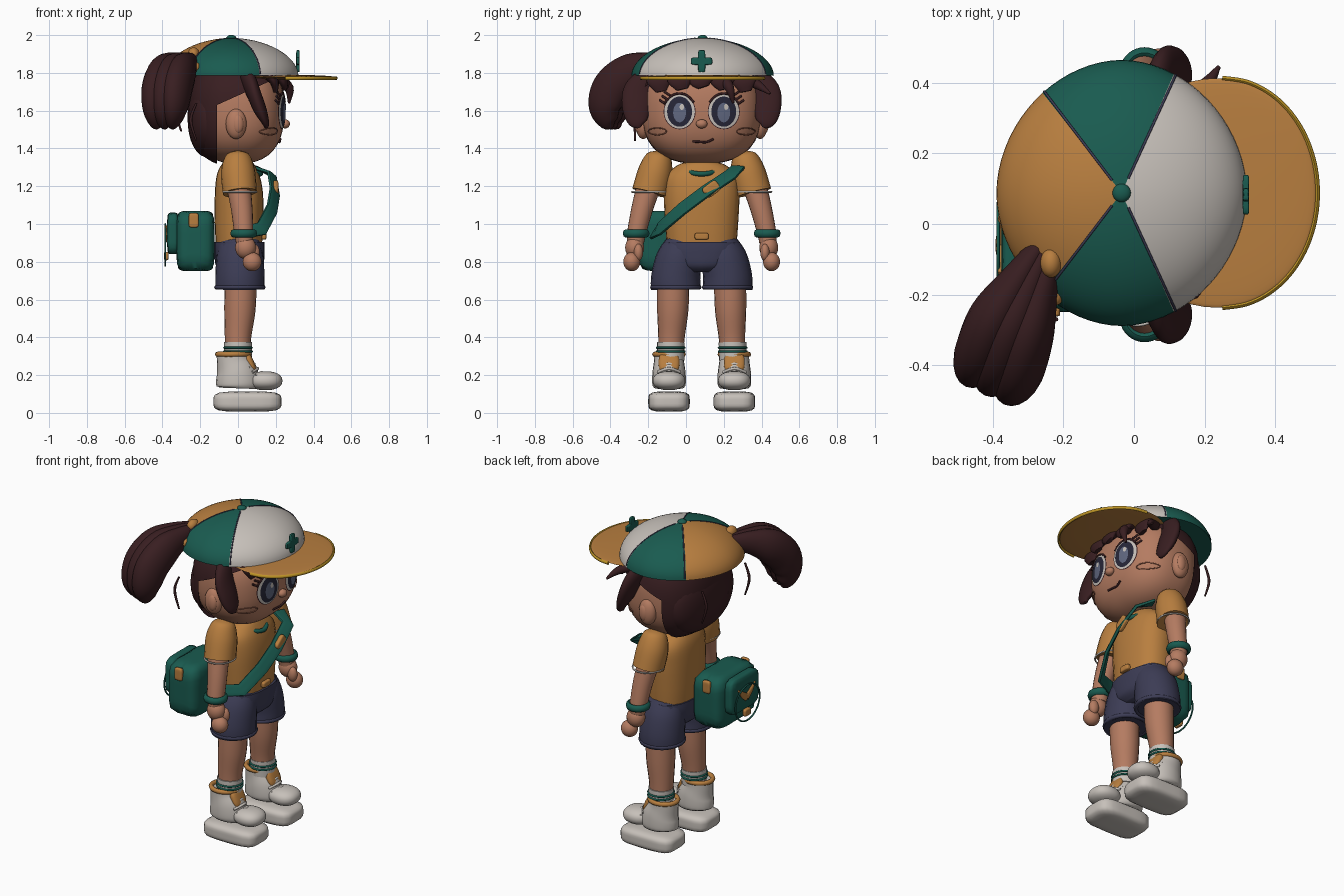
import bpy, bmesh, math
from mathutils import Vector, Euler

old = bpy.data.objects.get("Cube")
if old:
    bpy.data.objects.remove(old, do_unlink=True)

MID = .083  # y of the figure's symmetry plane


def material(name, r, g, b):
    m = bpy.data.materials.new(name)
    m.use_nodes = True
    m.diffuse_color = (r, g, b, 1)
    m.node_tree.nodes["Principled BSDF"].inputs["Base Color"].default_value = (r, g, b, 1)
    return m


white = material("warm white", .57, .53, .49)
orange = material("orange cloth", .48, .21, .05)
green = material("teal green", .01, .105, .08)
skin = material("skin", .46, .2, .12)
brown = material("dark brown hair", .04, .013, .015)
navy = material("navy cloth", .045, .045, .09)
yellow = material("yellow trim", .52, .3, .02)
dark = material("eye dark", .02, .02, .04)
blue = material("eye blue grey", .12, .14, .22)
red = material("reddish brown", .28, .1, .06)


def finish(name, bm, mats, angle=50):
    bmesh.ops.recalc_face_normals(bm, faces=bm.faces)
    me = bpy.data.meshes.new(name)
    bm.to_mesh(me)
    bm.free()
    for m in mats:
        me.materials.append(m)
    me.polygons.foreach_set("use_smooth", [True] * len(me.polygons))
    me.set_sharp_from_angle(angle=math.radians(angle))
    ob = bpy.data.objects.new(name, me)
    bpy.context.collection.objects.link(ob)
    return ob


def blob_mesh(c, r, n=2, rot=(0, 0, 0), seg=32):
    """Superellipsoid: n = 2 is round, larger n is boxier."""
    bm = bmesh.new()
    bmesh.ops.create_uvsphere(bm, u_segments=seg, v_segments=seg // 2, radius=1)
    turn = Euler(rot).to_matrix()
    for v in bm.verts:
        s = sum(abs(k) ** n for k in v.co) ** (-1 / n)
        v.co = turn @ Vector([k * s * q for k, q in zip(v.co, r)]) + Vector(c)
    return bm


def blob(name, c, r, mat, n=2, rot=(0, 0, 0), seg=32):
    return finish(name, blob_mesh(c, r, n, rot, seg), [mat])


def spline(keys, steps, closed):
    """Catmull-Rom interpolation of equal length tuples."""
    keys = [Vector(k) for k in keys]
    n = len(keys)
    get = (lambda i: keys[i % n]) if closed else (lambda i: keys[min(max(i, 0), n - 1)])
    out = []
    for i in range(n if closed else n - 1):
        a, b, c, d = (get(i + j) for j in (-1, 0, 1, 2))
        for k in range(steps):
            t = k / steps
            out.append(b + (c - a) * (t / 2) + (a * 2 - b * 5 + c * 4 - d) * (t * t / 2)
                       + (b * 3 - a - c * 3 + d) * (t ** 3 / 2))
    return out if closed else out + [keys[-1]]


def sweep(name, keys, mat, up=(1, 0, 0), steps=5, sides=20, n=2, closed=False):
    """Loft through keys (x, y, z, side radius, normal radius)."""
    keys = [k if len(k) > 4 else (*k, k[3]) for k in keys]
    pts = spline(keys, steps, closed)
    bm, rings, count = bmesh.new(), [], len(pts)
    for i, p in enumerate(pts):
        nxt = pts[(i + 1) % count] if closed else pts[min(i + 1, count - 1)]
        prv = pts[i - 1] if closed or i else p
        t = (Vector(nxt[:3]) - Vector(prv[:3])).normalized()
        side = t.cross(Vector(up)).normalized()
        nrm = side.cross(t)
        ring = []
        for k in range(sides):
            a = math.tau * k / sides
            u, w = math.cos(a), math.sin(a)
            s = (abs(u) ** n + abs(w) ** n) ** (-1 / n)
            ring.append(bm.verts.new(Vector(p[:3]) + side * (u * s * p[3]) + nrm * (w * s * p[4])))
        rings.append(ring)
    for i in range(count if closed else count - 1):
        a, b = rings[i], rings[(i + 1) % count]
        for k in range(sides):
            j = (k + 1) % sides
            bm.faces.new((a[k], a[j], b[j], b[k]))
    if not closed:
        bm.faces.new(rings[0])
        bm.faces.new(rings[-1])
    return finish(name, bm, [mat])


def hoop(name, c, rx, ry, thick, mat, slope=0, tall=None):
    keys = []
    for k in range(12):
        u, w = math.cos(math.tau * k / 12), math.sin(math.tau * k / 12)
        keys.append((c[0] + rx * u, c[1] + ry * w, c[2] + slope * u, thick, tall or thick))
    return sweep(name, keys, mat, up=(0, 0, 1), steps=3, sides=8, closed=True)


# Head, ears and neck
HC, HR, HN = Vector((0, MID, 1.6)), Vector((.245, .315, .28)), 2.5
blob("head", HC, HR, skin, HN, seg=48)
sweep("neck", [(0, MID, 1.25, .07), (0, MID, 1.38, .07)], skin)


def face_x(y, z, lift=0):
    k = 1 - abs((y - HC.y) / HR.y) ** HN - abs((z - HC.z) / HR.z) ** HN
    return HR.x * max(k, 0) ** (1 / HN) + lift


def decal(name, y, z, ry, rz, lift, mat):
    """Thin oval lying on the face."""
    bm, rings = bmesh.new(), []
    for f in (.01, .35, .7, 1):
        ring = []
        for k in range(28):
            a = math.tau * k / 28
            py, pz = y + ry * f * math.cos(a), z + rz * f * math.sin(a)
            ring.append(bm.verts.new((face_x(py, pz, lift), py, pz)))
        rings.append(ring)
    bm.faces.new(rings[0])
    for a, b in zip(rings, rings[1:]):
        for k in range(28):
            j = (k + 1) % 28
            bm.faces.new((a[k], b[k], b[j], a[j]))
    return finish(name, bm, [mat])


def face_line(name, pts, thick, mat, closed=False):
    keys = [(face_x(y, z, .004), y, z, thick) for y, z in pts]
    return sweep(name, keys, mat, steps=4, sides=8, closed=closed)


for s, tag in ((-1, "right"), (1, "left")):
    def at(d):
        return MID + s * d

    blob(tag + "_ear", (-.01, at(.31), 1.53), (.055, .04, .08), skin)
    blob(tag + "_inner_ear", (0, at(.335), 1.53), (.03, .02, .05), skin)
    # Eyes, lashes and cheeks
    ey, ez = at(.117), 1.595
    decal(tag + "_eye_outline", ey, ez, .085, .094, .003, brown)
    decal(tag + "_eye_white", ey, ez, .081, .09, .005, white)
    decal(tag + "_iris", ey, ez, .066, .08, .008, dark)
    decal(tag + "_iris_glow", ey, ez - .005, .034, .052, .011, blue)
    decal(tag + "_eye_glint", ey + .012, ez + .025, .012, .016, .014, white)
    face_line(tag + "_upper_lash", [(ey - .075, ez + .05), (ey - .04, ez + .085), (ey, ez + .096),
                                    (ey + .04, ez + .085), (ey + .075, ez + .05)], .006, brown)
    for k in range(3):
        y, z = ey + s * (.05 + .013 * k), ez + .085 - .022 * k
        face_line(tag + "_lash", [(y, z), (y + s * .03, z + .02)], .006, brown)
    cheek = [(at(.235) + .048 * math.cos(a), 1.49 + .018 * math.sin(a))
             for a in (math.tau * k / 12 for k in range(12))]
    face_line(tag + "_cheek", cheek, .003, red, True)

    # Side locks
    sweep(tag + "_side_lock", [(.05, at(.28), 1.78, .06, .04), (.08, at(.33), 1.7, .085, .038),
                               (.115, at(.345), 1.61, .075, .035), (.145, at(.34), 1.54, .05, .02),
                               (.15, at(.33), 1.51, .01, .01)], brown)
    # Arms
    sweep(tag + "_sleeve", [(0, at(.22), 1.385, .02), (0, at(.225), 1.36, .065), (0, at(.245), 1.28, .09),
                            (.01, at(.275), 1.165, .095, .09)], orange)
    hoop(tag + "_sleeve_trim", (.01, at(.275), 1.17), .088, .094, .005, white)
    sweep(tag + "_arm", [(0, at(.275), 1.22, .065), (.02, at(.315), 1.08, .057),
                         (.03, at(.345), .95, .05), (.035, at(.35), .9, .045)], skin)
    hoop(tag + "_wristband", (.03, at(.347), .95), .055, .055, .016, green, tall=.022)
    blob(tag + "_palm", (.04, at(.355), .875), (.055, .05, .06), skin)
    blob(tag + "_fist", (.075, at(.37), .8), (.05, .045, .05), skin)
    blob(tag + "_thumb", (.085, at(.335), .85), (.03, .025, .045), skin)
    # Shorts and legs
    sweep(tag + "_shorts_leg", [(.01, at(.137), .655, .132, .13), (.01, at(.137), .72, .13, .13),
                                (.01, at(.12), .82, .12, .125), (.005, at(.1), .9, .09, .11)], navy)
    hoop(tag + "_shorts_hem", (.01, at(.137), .665), .123, .123, .013, navy)
    sweep(tag + "_leg", [(.015, at(.15), .72, .085), (.01, at(.153), .55, .083),
                         (0, at(.16), .4, .07), (0, at(.165), .28, .065)], skin)
    # Socks
    sweep(tag + "_sock", [(0, at(.163), .375, .073), (0, at(.165), .28, .073)], white)
    for z in (.325, .345):
        hoop(tag + "_sock_stripe", (0, at(.164), z), .073, .073, .006, green)
    # Shoes with separate soles
    foot = at(.173)
    blob(tag + "_sole", (.05, foot, .06), (.18, .11, .053), white, 4.5)
    sweep(tag + "_shoe", [(0, foot, .13, .075, .1), (0, foot, .15, .088, .115), (-.005, foot, .21, .088, .11),
                          (-.02, foot, .27, .08, .093), (-.025, foot, .31, .078, .088)], white)
    hoop(tag + "_shoe_collar", (-.025, foot, .31), .083, .075, .014, orange)
    blob(tag + "_toe_cap", (.145, foot, .17), (.09, .086, .05), white, 2.3)
    blob(tag + "_tongue", (.06, foot, .265), (.025, .055, .06), orange, 3, (0, -.4, 0))
    for x, z in ((.075, .25), (.095, .225), (.115, .205)):
        sweep(tag + "_lace", [(x - .02, foot - .06, z - .01, .008), (x + .01, foot, z + .01, .008),
                              (x - .02, foot + .06, z - .01, .008)], white, sides=8)

blob("nose", (.25, MID, 1.53), (.025, .03, .024), skin)
face_line("mouth", [(.035, 1.437), (.07, 1.435), (.11, 1.434), (.145, 1.45)], .006, brown)

# Hair shell trimmed around the face
bm = blob_mesh(HC, HR * 1.06, HN, seg=48)
BACK, HAIRLINE, TILT = -.11, 1.68, .45
for co, no in (((BACK, 0, 0), (1, 0, 0)), ((0, 0, HAIRLINE), (-TILT, 0, 1))):
    bmesh.ops.bisect_plane(bm, geom=bm.verts[:] + bm.edges[:] + bm.faces[:], plane_co=co, plane_no=no)
bare = []
for f in bm.faces:
    c = f.calc_center_median()
    if c.x > BACK and c.z < HAIRLINE + TILT * c.x:
        bare.append(f)
bmesh.ops.delete(bm, geom=bare, context='FACES')
finish("hair", bm, [brown])
blob("hair_back", (-.15, MID, 1.565), (.117, .285, .215), brown, 2.2)

# Fringe tufts and loose strands
for k in range(5):
    y = MID + (k - 2) * .112
    x, tip = face_x(y, 1.74, .01), 1.725 - .012 * abs(k - 2)
    sweep("fringe_tuft", [(x - .04, y, 1.8, .07, .03), (x + .01, y, 1.76, .068, .025),
                          (x + .02, y + .01, tip, .03, .012)], brown)
sweep("stray_tuft", [(.21, .2, 1.77, .03), (.27, .23, 1.72, .025), (.27, .25, 1.64, .006)], brown)
sweep("side_tuft", [(.13, .34, 1.76, .03), (.2, .39, 1.73, .022), (.24, .445, 1.69, .006)], brown)
for x, y, z in ((-.25, -.27, 1.55), (-.25, -.05, 1.55), (-.25, .06, 1.55), (-.24, .17, 1.55), (-.33, .27, 1.6)):
    sweep("back_strand", [(x + .03, y, z + .09, .006), (x, y, z, .008), (x + .03, y, z - .11, .005)],
          brown, up=(0, 1, 0), sides=8)

# Ponytail lobes and tie
for k in (-1, 0, 1):
    def lobe(x, y, z, r, spread):
        return (x + .9 * k * spread, y - .42 * k * spread, z, r, r * .7)
    sweep("ponytail_lobe", [lobe(-.25, -.07, 1.86, .04, .02), lobe(-.3, -.18, 1.84, .07, .04),
                            lobe(-.345, -.28, 1.8, .1, .055), lobe(-.375, -.37, 1.72, .105, .06),
                            lobe(-.385, -.405, 1.62, .09, .06), lobe(-.385, -.39, 1.54, .055, .05),
                            lobe(-.38, -.37, 1.51, .01, .045)], brown, up=(.9, -.42, 0))
blob("hair_tie", (-.235, -.11, 1.9), (.03, .042, .035), orange)
blob("hair_tie_end", (-.22, -.2, 1.83), (.02, .03, .025), orange)

# Cap dome with coloured panels
CAP, CR, CN = Vector((-.035, .088, 1.785)), (.355, .377, .2), 1.9
bm = blob_mesh(CAP, CR, CN, seg=72)
bmesh.ops.delete(bm, geom=[v for v in bm.verts if v.co.z < CAP.z - .001], context='VERTS')
bmesh.ops.holes_fill(bm, edges=[e for e in bm.edges if e.is_boundary])
for f in bm.faces:
    d = f.calc_center_median() - CAP
    a = abs(math.degrees(math.atan2(d.y, d.x)))
    f.material_index = 0 if a < 65 else 1 if a < 130 else 2
finish("cap_dome", bm, [white, green, orange])
for deg in (64, 129, -64, -129):
    keys = []
    for k in range(9):
        e, a = math.radians(3 + 10 * k), math.radians(deg)
        v = (math.cos(e) * math.cos(a), math.cos(e) * math.sin(a), math.sin(e))
        s = sum(abs(q) ** CN for q in v) ** (-1 / CN)
        keys.append((*(c + q * s * r for c, q, r in zip(CAP, v, CR)), .0035))
    sweep("cap_seam", keys, navy, up=(math.sin(a), -math.cos(a), 0), sides=8, steps=3)
blob("cap_button", (-.035, .088, 1.985), (.026, .026, .016), green)

# Brim with trim and the cross badge
blob("cap_brim", (.235, .088, 1.777), (.28, .325, .013), orange, 2.1, seg=48)
arc = [math.radians(15 * k) for k in range(-6, 7)]
sweep("brim_trim", [(.25 + .27 * math.cos(a), .088 + .325 * math.sin(a), 1.772, .007, .01) for a in arc],
      yellow, up=(0, 0, 1), sides=8)
blob("cross_upright", (.317, .083, 1.862), (.009, .019, .058), green, 8)
blob("cross_bar", (.317, .083, 1.862), (.009, .056, .019), green, 8)

# Shirt, collar and hips
sweep("shirt", [(.005, MID, .89, .185, .122), (.005, MID, 1, .193, .128), (.005, MID, 1.15, .2, .128),
                (0, MID, 1.25, .19, .115), (0, MID, 1.31, .13, .09), (0, MID, 1.33, .07, .07)], orange, n=2.5)
hoop("collar", (.025, MID, 1.295), .095, .085, .013, green, slope=-.03)
sweep("hips", [(.008, MID, .745, .1, .09), (.008, MID, .78, .17, .125), (.008, MID, .85, .205, .133),
               (.008, MID, .905, .2, .133)], navy, n=2.5)
blob("belt_buckle", (.135, MID, .935), (.015, .037, .018), orange, 5)

# Satchel
blob("satchel", (-.225, -.06, .91), (.1, .19, .16), green, 7)
blob("satchel_pocket", (-.345, -.06, .95), (.03, .14, .11), green, 6)
for y in (-.25, .13):
    blob("side_clasp", (-.235, y, 1.02), (.026, .012, .038), orange, 6)
for s in (-1, 1):
    sweep("pocket_wing", [(-.38, -.06, .92, .022, .008), (-.38, -.06 + s * .04, .95, .018, .008),
                          (-.38, -.06 + s * .08, .99, .005, .005)], orange)
blob("pocket_tag", (-.38, -.06, .83), (.012, .03, .022), orange, 5)
loop = [(-.385, -.06 + .12 * math.cos(a), .89 + .11 * math.sin(a), .005)
        for a in (math.tau * k / 12 for k in range(12))]
sweep("pocket_cord", loop, green, sides=8, closed=True)

# Shoulder strap
sweep("strap", [(.09, .275, 1.3, .038, .01), (.18, .235, 1.26, .038, .01), (.195, .1, 1.17, .038, .01),
                (.18, -.02, 1.08, .038, .01), (.125, -.14, .975, .038, .01), (.01, -.17, .95, .035, .01)],
      green, up=(.8, -.3, .5), n=5, steps=1)
blob("strap_clip", (.2, .135, 1.185), (.014, .045, .032), orange, 5, (.65, 0, 0))
